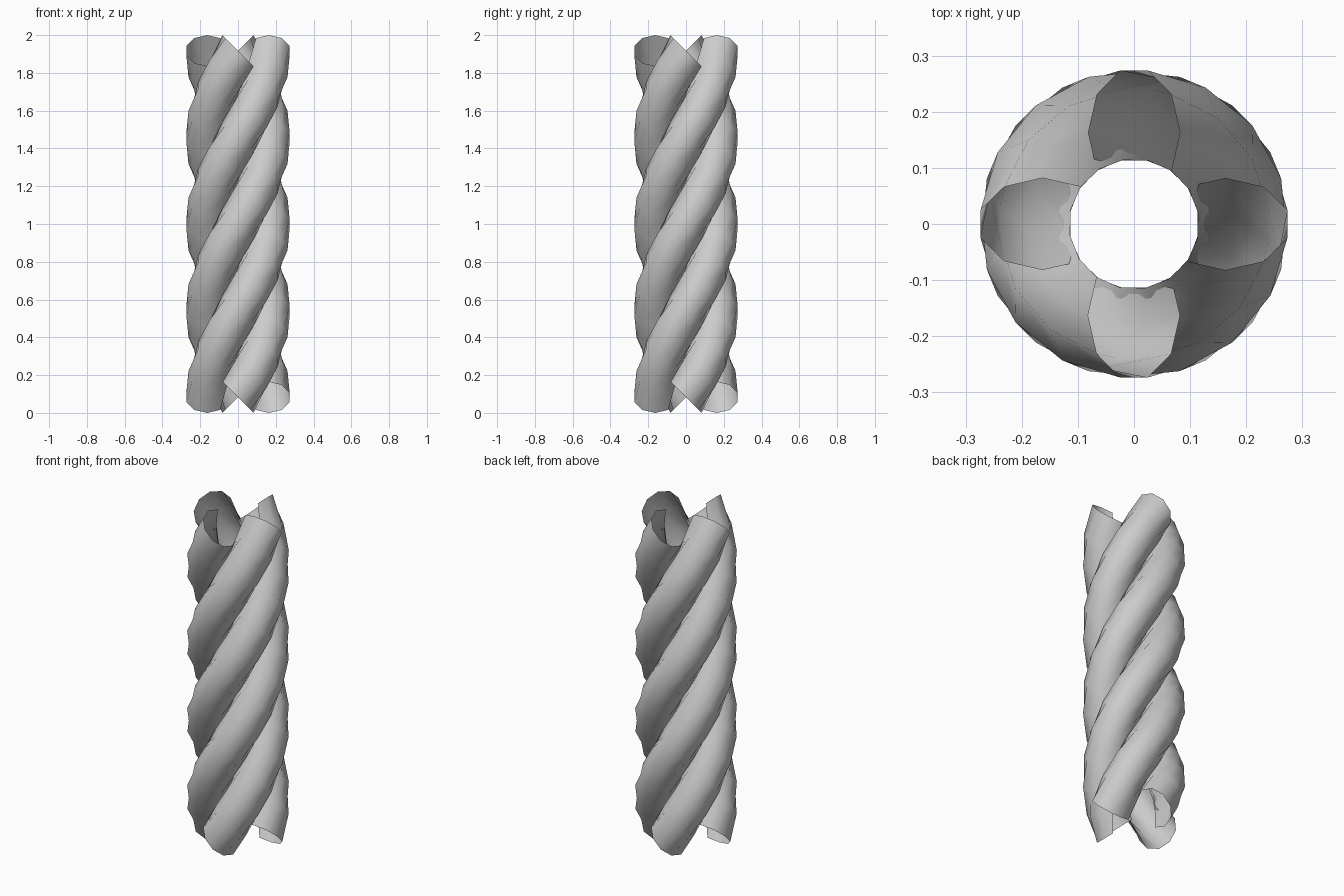
import bpy
from math import cos, sin, pi, radians, sqrt

if "Cube" in bpy.data.objects:
    bpy.data.objects.remove(bpy.data.objects["Cube"])

STRANDS, STEPS = 4, 16
AXIS_R, TUBE_R = 0.163, 0.116      # helix radius and strand radius
TILT = 1 / sqrt(2)                 # the end rings lean 45 degrees
HALF = TUBE_R * TILT
RISE = 2.0 - 2 * HALF              # one full turn over the height

# open C-shaped profile: a ten-sided ring without its inner side points
profile = []
for k in range(8):
    a = radians(-126 + 36 * k)
    t = TUBE_R * sin(a) * TILT
    profile.append((AXIS_R + TUBE_R * cos(a), t, -t))


def strand(name, start):
    """Screw the profile one turn about z."""
    verts, faces, n = [], [], len(profile)
    for i in range(STEPS + 1):
        ang = start + 2 * pi * i / STEPS
        c, s = cos(ang), sin(ang)
        z0 = HALF + RISE * i / STEPS
        verts += [(x * c - y * s, x * s + y * c, z0 + z) for x, y, z in profile]
    for i in range(STEPS):
        for k in range(n - 1):
            b = i * n + k
            faces.append((b, b + 1, b + n + 1, b + n))
    mesh = bpy.data.meshes.new(name)
    mesh.from_pydata(verts, [], faces)
    mesh.polygons.foreach_set("use_smooth", [True] * len(faces))
    obj = bpy.data.objects.new(name, mesh)
    bpy.context.collection.objects.link(obj)


# four identical rope strands
for j in range(STRANDS):
    strand(f"rope_strand_{j + 1}", 2 * pi * j / STRANDS)
